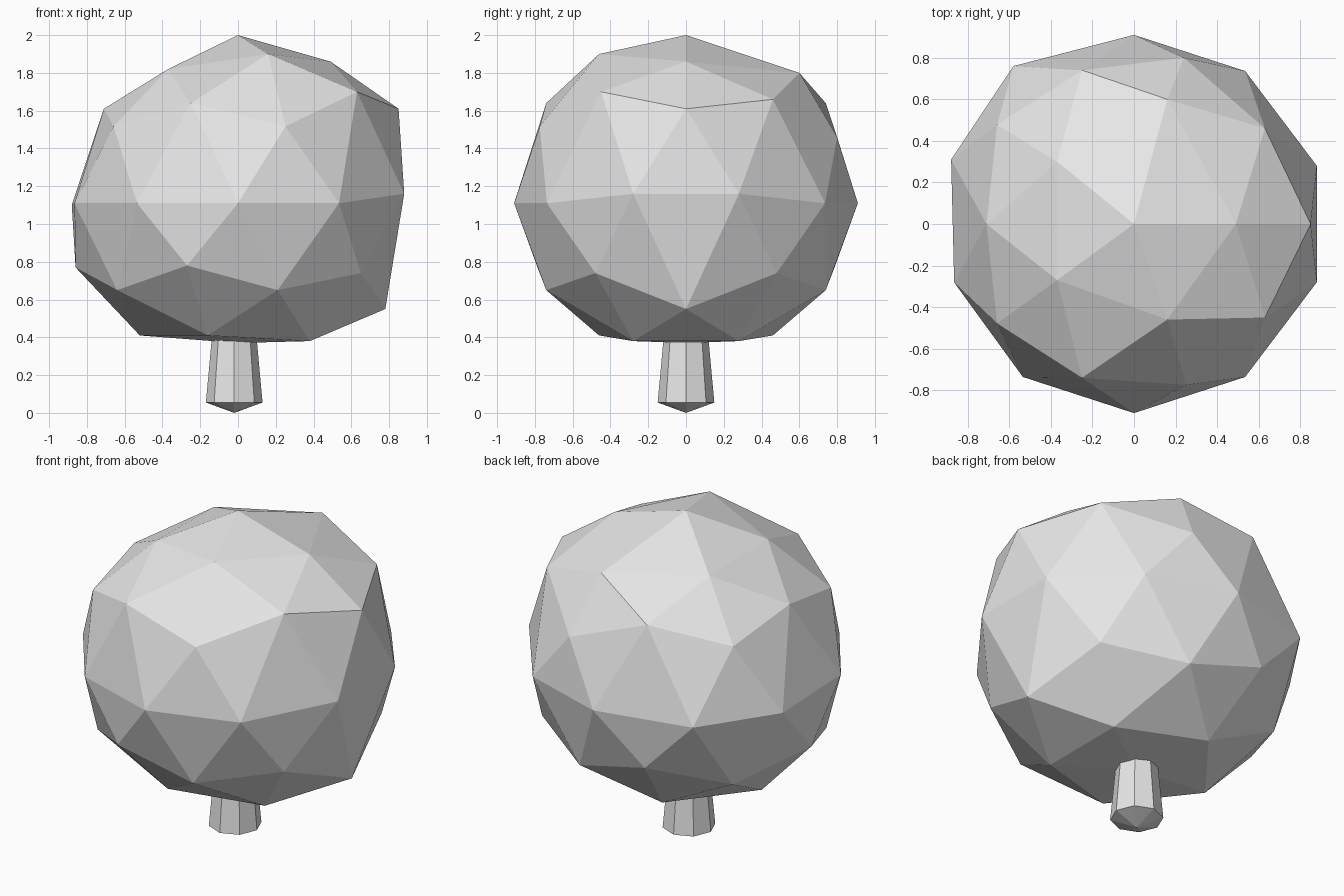
import bpy
import bmesh
from mathutils import Matrix, Vector

default_cube = bpy.data.objects.get("Cube")
if default_cube:
    bpy.data.objects.remove(default_cube, do_unlink=True)

# One shared grey for the whole tree
grey = bpy.data.materials.new("light_grey")
grey.use_nodes = True
grey.diffuse_color = (0.8, 0.8, 0.8, 1)
for node in grey.node_tree.nodes:
    if node.type == 'BSDF_PRINCIPLED':
        node.inputs["Base Color"].default_value = grey.diffuse_color


def finish(bm, name):
    """Turn a bmesh into a flat-shaded object in the scene."""
    bmesh.ops.recalc_face_normals(bm, faces=bm.faces[:])
    mesh = bpy.data.meshes.new(name)
    bm.to_mesh(mesh)
    bm.free()
    mesh.materials.append(grey)
    for polygon in mesh.polygons:
        polygon.use_smooth = False
    obj = bpy.data.objects.new(name, mesh)
    bpy.context.collection.objects.link(obj)
    return obj


def nudge(bm, target):
    """Pull the closest corner of the ball onto the target point."""
    target = Vector(target)
    closest = min(bm.verts, key=lambda vert: (vert.co - target).length)
    closest.co = target


# Leafy crown: a coarse ball with its corners pulled slightly out of true
crown = bmesh.new()
placement = Matrix.Translation((0, 0, 1.11)) @ Matrix.Scale(0.91, 4)
bmesh.ops.create_icosphere(crown, subdivisions=2, radius=1, matrix=placement)

# Corners that sit on the middle plane or are moved on one side only
single_corners = [
    (0, 0, 2.0),
    (0.49, 0, 1.86),
    (0.16, -0.46, 1.9),
    (0.16, 0.6, 1.8),
    (-0.37, -0.27, 1.82),
    (-0.37, 0.3, 1.81),
    (0.85, 0, 1.61),
    (-0.71, 0, 1.61),
    (0.63, -0.45, 1.7),
    (0.63, 0.46, 1.66),
    (0.24, 0.8, 1.46),
    (-0.88, 0.31, 1.1),
    (-0.58, 0.76, 1.1),
    (0.78, 0, 0.55),
    (-0.86, 0, 0.77),
    (-0.52, 0, 0.41),
    (0, 0, 0.37),
]
# Corners moved alike on the front and the back
paired_corners = [
    (-0.25, 0.74, 1.64),
    (0.88, 0.28, 1.16),
    (0.65, 0.48, 0.74),
    (0.21, 0.74, 0.65),
    (-0.27, 0.79, 0.78),
    (-0.64, 0.46, 0.65),
    (0.38, 0.28, 0.38),
    (-0.16, 0.46, 0.41),
]
for corner in single_corners:
    nudge(crown, corner)
for x, y, z in paired_corners:
    for side in (-1, 1):
        nudge(crown, (x, side * y, z))
finish(crown, "crown")

# Trunk: tapered octagon whose underside comes to a shallow point
trunk = bmesh.new()
bottom, top = 0.055, 0.6
bmesh.ops.create_cone(
    trunk, cap_ends=True, cap_tris=True, segments=8,
    radius1=0.15, radius2=0.1, depth=top - bottom,
    matrix=Matrix.Translation((-0.02, 0, (bottom + top) / 2)),
)
nudge(trunk, (-0.02, 0, 0))
finish(trunk, "trunk")
